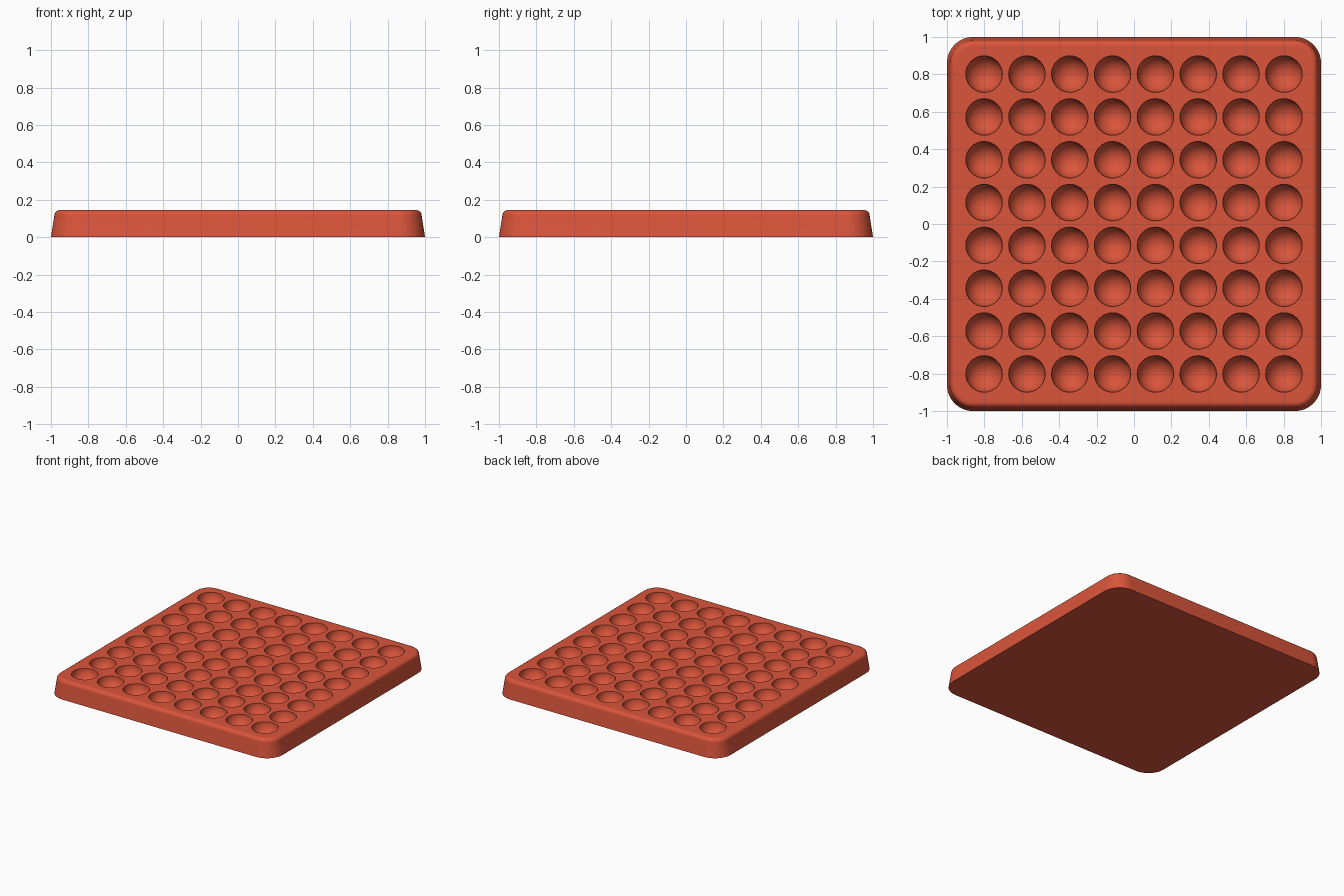
import bpy, bmesh, math

if "Cube" in bpy.data.objects:
    bpy.data.objects.remove(bpy.data.objects["Cube"], do_unlink=True)

HEIGHT, FILLET, CORNER = 0.145, 0.03, 0.14
COUNT, PITCH, RADIUS = 8, 0.229, 0.098

red = bpy.data.materials.new("terracotta red")
red.use_nodes = True
red.diffuse_color = (0.70, 0.09, 0.043, 1)
red.node_tree.nodes["Principled BSDF"].inputs["Base Color"].default_value = red.diffuse_color


def make_object(name, bm):
    mesh = bpy.data.meshes.new(name)
    bm.to_mesh(mesh)
    bm.free()
    mesh.materials.append(red)
    obj = bpy.data.objects.new(name, mesh)
    bpy.context.collection.objects.link(obj)
    return obj


def rounded_square(half, radius, z, steps=12):
    points = []
    for quarter in range(4):
        start = quarter * math.pi / 2
        middle = start + math.pi / 4
        cx = math.copysign(half - radius, math.cos(middle))
        cy = math.copysign(half - radius, math.sin(middle))
        for i in range(steps + 1):
            a = start + i / steps * math.pi / 2
            points.append((cx + radius * math.cos(a), cy + radius * math.sin(a), z))
    return points


# Tray: tapered rounded slab with a filleted top rim
sections = [(0, 0), (0.018, HEIGHT - FILLET)]
for i in range(1, 7):
    a = i / 6 * math.pi / 2
    sections.append((0.018 + FILLET * (1 - math.cos(a)), HEIGHT - FILLET * (1 - math.sin(a))))
sections.append((0.06, HEIGHT))

bm = bmesh.new()
rings = [[bm.verts.new(p) for p in rounded_square(1 - inset, CORNER - inset, z)]
         for inset, z in sections]
for low, high in zip(rings, rings[1:]):
    for i in range(len(low)):
        j = (i + 1) % len(low)
        bm.faces.new((low[i], low[j], high[j], high[i]))
bm.faces.new(rings[-1])
bm.faces.new(reversed(rings[0]))
tray = make_object("tray", bm)

# Round pockets: a grid of spheres cut from the top
bm = bmesh.new()
for row in range(COUNT):
    for column in range(COUNT):
        ball = bmesh.ops.create_uvsphere(bm, u_segments=32, v_segments=17, radius=RADIUS)
        offset = (COUNT - 1) / 2
        bmesh.ops.translate(bm, verts=ball["verts"],
                            vec=((column - offset) * PITCH, (row - offset) * PITCH, HEIGHT))
cutter = make_object("pocket_cutter", bm)

cut = tray.modifiers.new("pockets", "BOOLEAN")
cut.operation = "DIFFERENCE"
cut.solver = "EXACT"
cut.object = cutter
bpy.ops.object.select_all(action="DESELECT")
tray.select_set(True)
bpy.context.view_layer.objects.active = tray
bpy.ops.object.modifier_apply(modifier=cut.name)
bpy.data.objects.remove(cutter, do_unlink=True)

bpy.ops.object.shade_smooth_by_angle(angle=math.radians(35))
